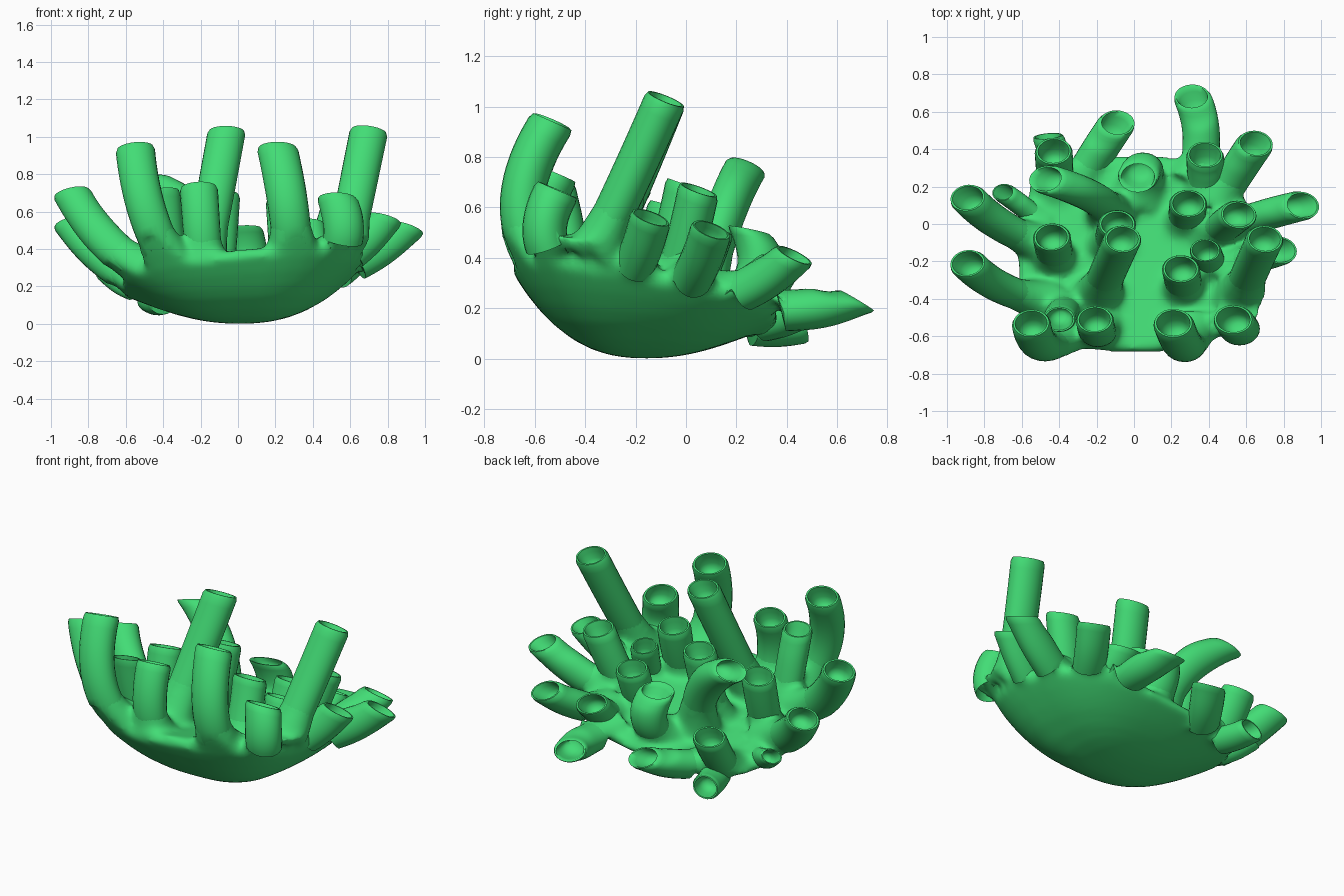
import bpy, bmesh, math
from mathutils import Vector

if "Cube" in bpy.data.objects:
    bpy.data.objects.remove(bpy.data.objects["Cube"])

SIDES = 24
UP = Vector((0, 0, 1))
SQUASH = .82          # tubes are slightly flattened front to back

green = bpy.data.materials.new("coral green")
green.diffuse_color = (0.055, 0.72, 0.18, 1)
green.use_nodes = True
green.node_tree.nodes["Principled BSDF"].inputs["Base Color"].default_value = green.diffuse_color


def floor_z(x, y):
    """Height of the sloping upper surface of the base."""
    return 0.23 - 0.2 * y + 0.1 * x


def bowl_z(x, y):
    """Height of the rounded underside."""
    power = 1 / .36
    s = (abs((x - .01) / .64) ** power + abs((y + .16) / .53) ** power) ** (1 / power)
    return floor_z(x, y) * .95 * min(s, 1.2) ** 2.3


# Each tube: centre of the rim, then where it leaves the base
TUBES = [
    (-.89, .14, .54, -.46, -.12), (-.89, -.21, .70, -.46, -.42),
    (-.43, .39, .40, -.42, .20), (-.46, .47, .13, -.36, .15),
    (-.47, .24, .76, -.12, .04), (-.09, .54, .24, -.32, .18),
    (.02, .25, .51, .03, .14), (.31, .68, .23, .32, .22),
    (.38, .37, .38, .39, .14), (.65, .43, .41, .45, .12),
    (.29, .11, .52, .28, 0), (.56, .05, .67, .43, -.06),
    (.90, .10, .51, .48, -.02), (.38, -.14, .54, .42, -.25),
    (.78, -.14, .56, .50, -.24), (.70, -.08, 1.03, .56, -.40),
    (-.06, -.08, 1.03, -.20, -.40), (-.09, 0, .69, -.12, -.12),
    (-.44, -.07, .60, -.42, -.20), (-.55, -.53, .94, -.34, -.55),
    (-.40, -.51, .71, -.36, -.44), (-.21, -.51, .73, -.18, -.54),
    (.21, -.53, .94, .29, -.55), (.25, -.24, .66, .27, -.36),
    (.53, -.51, .67, .52, -.48), (-.70, .17, .27, -.48, 0),
]
# Extra sideways bend of the few strongly curved tubes
BENDS = {0: (-.06, -.04, -.04), 1: (-.07, -.05, -.05), 4: (.16, 0, .12),
         6: (.05, .18, -.02), 7: (.09, .02, -.04), 19: (-.07, -.22, -.06),
         22: (.04, -.22, -.06), 24: (.08, -.13, -.05)}
RADII = {3: .085, 6: .11, 13: .085, 19: .105, 20: .09, 22: .11, 24: .11, 25: .065}


class Path:
    """Quadratic curve from root to tip, with ring planes easing to the rim."""

    def __init__(self, index):
        x, y, z, root_x, root_y = TUBES[index]
        self.radius = RADII.get(index, .102)
        self.a = Vector((root_x, root_y, floor_z(root_x, root_y) - .02))
        self.c = Vector((x, y, z))
        # outward-leaning tubes sag, front tubes belly forward
        lean = min(1, math.hypot(x - root_x, y - root_y) / .4)
        bend = BENDS.get(index, (0, -.1 if y < -.5 and index != 20 else .01, -.05 * lean if z < .8 else 0))
        self.b = (self.a + self.c) / 2 + Vector(bend)
        self.length = (self.b - self.a).length + (self.c - self.b).length
        if z < .2:
            self.rim = Vector((-.1, 1, .25)).normalized()
        else:
            end = (self.c - self.b).normalized()
            self.rim = (Vector((.2 * x, .4, 1)).normalized() + end * .25).normalized()

    def ring(self, bm, t, size):
        p = self.a * (1 - t) ** 2 + self.b * (2 * t * (1 - t)) + self.c * t * t
        tangent = ((self.b - self.a) * (1 - t) + (self.c - self.b) * t).normalized()
        k = max(0, (t - .45) / .55)
        k = k * k * (3 - 2 * k)
        n = (tangent * (1 - k) + self.rim * k).normalized()
        q = UP.rotation_difference(n)
        r = self.radius * size
        verts = []
        for i in range(SIDES):
            a = 2 * math.pi * i / SIDES
            v = p + q @ Vector((r * math.cos(a), r * SQUASH * math.sin(a), 0))
            if t < .35:     # keep roots above the underside
                v.z = max(v.z, bowl_z(v.x, v.y) + .004 + .05 * t)
            verts.append(bm.verts.new(v))
        return verts


def loft(bm, rings):
    """Skin a row of rings and close both ends."""
    n = len(rings[0])
    for lo, hi in zip(rings, rings[1:]):
        for i in range(n):
            j = (i + 1) % n
            bm.faces.new((lo[i], lo[j], hi[j], hi[i]))
    bm.faces.new(rings[0][::-1])
    bm.faces.new(rings[-1])


def finish(bm, name):
    bmesh.ops.recalc_face_normals(bm, faces=bm.faces)
    mesh = bpy.data.meshes.new(name)
    bm.to_mesh(mesh)
    bm.free()
    mesh.materials.append(green)
    ob = bpy.data.objects.new(name, mesh)
    bpy.context.collection.objects.link(ob)
    bpy.context.view_layer.objects.active = ob
    ob.select_set(True)
    bpy.ops.object.shade_smooth_by_angle(angle=math.radians(50))
    ob.select_set(False)
    return ob


def outline_ring(bm, scale, under):
    """Rounded-square outline of the base, scaled about its middle."""
    ring = []
    for i in range(40):
        a = 2 * math.pi * i / 40
        c, s = math.cos(a), math.sin(a)
        x = .01 + .64 * scale * math.copysign(abs(c) ** .72, c)
        y = -.16 + .53 * scale * math.copysign(abs(s) ** .72, s)
        ring.append(bm.verts.new((x, y, bowl_z(x, y) if under else floor_z(x, y) + .035)))
    return ring


# Base: a bowl under a sloping top
base = bmesh.new()
rings = [outline_ring(base, s, True) for s in (.1, .25, .4, .55, .7, .8, .9, 1)]
rings += [outline_ring(base, s, False) for s in (.97, .5, .1)]
loft(base, rings)

# Flared roots that melt into the base
paths = [Path(i) for i in range(len(TUBES))]
for path in paths:
    loft(base, [path.ring(base, t, .92 + .6 * (1 - t / .55) ** 2)
                for t in (0, .1, .2, .3, .4, .5)])

body = finish(base, "coral_base")
remesh = body.modifiers.new("blend", 'REMESH')
remesh.mode = 'VOXEL'
remesh.voxel_size = 0.018
remesh.use_smooth_shade = True
smooth = body.modifiers.new("soften", 'SMOOTH')
smooth.factor = 0.5
smooth.iterations = 18

# Hollow tubes: outer wall, rounded lip, then a cup inside
for number, path in enumerate(paths, 1):
    bm = bmesh.new()
    lip = .02 / path.length
    steps = [.2 + (.8 - lip) * i / 14 for i in range(15)]
    rings = [path.ring(bm, t, .96 + .04 * t) for t in steps]
    rings.append(path.ring(bm, 1, .92))
    for depth, size in ((0, .82), (.03, .76), (.07, .68), (.1, .52), (.115, .25)):
        rings.append(path.ring(bm, 1 - depth / path.length, size))
    loft(bm, rings)
    finish(bm, f"tube_{number:02d}")
